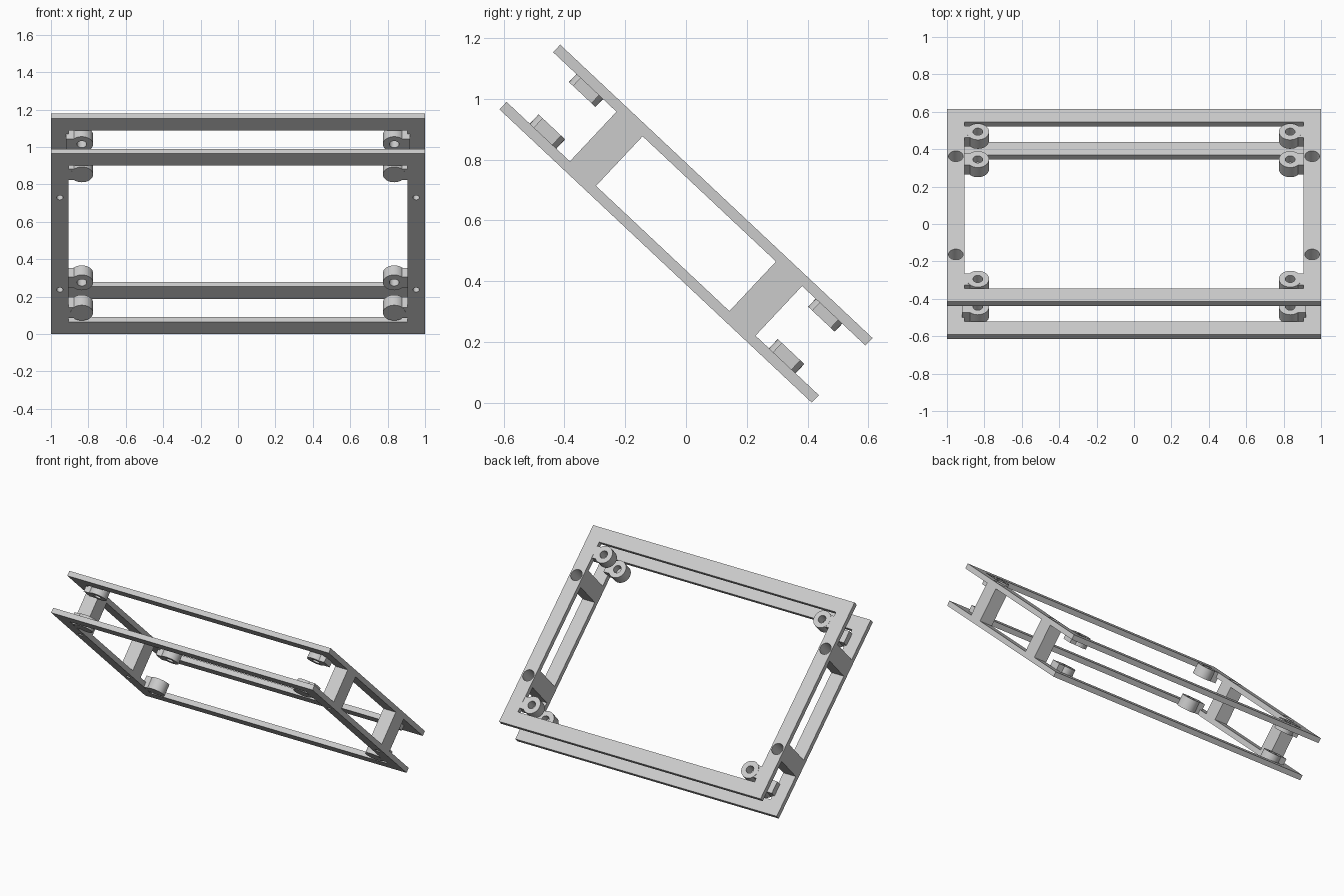
import bpy, bmesh, math
from mathutils import Matrix, Vector

cube = bpy.data.objects.get("Cube")
if cube:
    bpy.data.objects.remove(cube)

grey = bpy.data.materials.new("plain grey")
grey.use_nodes = True
COLOUR = (0.6, 0.6, 0.6, 1)
grey.diffuse_color = COLOUR
grey.node_tree.nodes["Principled BSDF"].inputs["Base Color"].default_value = COLOUR

# Overall sizes in the untilted frame: x across, y along, z through the stack
LENGTH, HEIGHT, SHEET, RAIL = 1.41, 0.292, 0.034, 0.095
TOP = HEIGHT / 2
INNER = TOP - SHEET
POST_X, POST_Y = 1 - RAIL / 2, 0.36
LUG_X, LUG_Y, LUG_R = 0.835, 0.54, 0.06
TILT = Matrix.Translation((0, 0, 0.589)) @ Matrix.Rotation(math.radians(-43.2), 4, 'X')


def make_object(name, bm):
    mesh = bpy.data.meshes.new(name)
    bm.to_mesh(mesh)
    bm.free()
    mesh.materials.append(grey)
    obj = bpy.data.objects.new(name, mesh)
    bpy.context.collection.objects.link(obj)
    return obj


def box(name, low, high):
    low, high = Vector(low), Vector(high)
    bm = bmesh.new()
    bmesh.ops.create_cube(bm, size=1, matrix=Matrix.Translation((low + high) / 2)
                          @ Matrix.Diagonal((high - low).to_4d()))
    return make_object(name, bm)


def cylinder(name, x, y, low, high, radius):
    bm = bmesh.new()
    bmesh.ops.create_cone(bm, cap_ends=True, segments=32, radius1=radius, radius2=radius,
                          depth=high - low,
                          matrix=Matrix.Translation((x, y, (low + high) / 2)))
    return make_object(name, bm)


def combine(obj, others, operation):
    """Apply boolean operations and remove the helper solids."""
    for other in others:
        other.hide_render = True
        mod = obj.modifiers.new(operation, 'BOOLEAN')
        mod.operation, mod.solver, mod.object = operation, 'EXACT', other
    graph = bpy.context.evaluated_depsgraph_get()
    mesh = bpy.data.meshes.new_from_object(obj.evaluated_get(graph))
    obj.modifiers.clear()
    obj.data = mesh
    for other in others:
        bpy.data.objects.remove(other)


def bores():
    """Wide screw bores from above, narrowing to small holes below."""
    cutters = []
    for sx in (-1, 1):
        for sy in (-1, 1):
            cutters.append(cylinder("bore", sx * POST_X, sy * POST_Y, -0.09, 0.2, 0.039))
            cutters.append(cylinder("hole", sx * POST_X, sy * POST_Y, -0.2, 0.1, 0.017))
    return cutters


parts = []

# Two rectangular frames
for name, low, high in (("lower_frame", -TOP, -INNER), ("upper_frame", INNER, TOP)):
    frame = box(name, (-1, -LENGTH / 2, low), (1, LENGTH / 2, high))
    x, y = 1 - RAIL, LENGTH / 2 - RAIL
    opening = box("opening", (-x, -y, -1), (x, y, 1))
    combine(frame, [opening] + bores(), 'DIFFERENCE')
    parts.append(frame)

for sx, side in ((1, "left"), (-1, "right")):
    for sy, end in ((-1, "upper_end"), (1, "lower_end")):
        # Spacer posts joining the frames
        cx, cy, hx, hy = sx * POST_X, sy * POST_Y, RAIL / 2, 0.059
        post = box(f"{side}_{end}_post", (cx - hx, cy - hy, -INNER), (cx + hx, cy + hy, INNER))
        combine(post, bores(), 'DIFFERENCE')
        parts.append(post)

        # Round mounting lugs with short arms to the side rails
        cx, cy = sx * LUG_X, sy * LUG_Y
        xs = sorted((cx, sx * 0.92))
        for level, low, high, hole_low in (("lower", -TOP, -0.07, -0.12),
                                           ("upper", 0.076, TOP, -0.05)):
            lug = cylinder(f"{side}_{end}_{level}_lug", cx, cy, low, high, LUG_R)
            # Arm stays clear of the outer frame faces where it meets the rail
            arm = box("arm", (xs[0], cy - 0.042, max(low, -TOP + 0.001)),
                      (xs[1], cy + 0.042, min(high, TOP - 0.001)))
            combine(lug, [arm], 'UNION')
            combine(lug, [cylinder("pin", cx, cy, hole_low, high + 0.1, 0.026)], 'DIFFERENCE')
            parts.append(lug)

# Tilt the assembly and smooth the round walls
for obj in parts:
    obj.data.transform(TILT)
    obj.select_set(True)
    bpy.context.view_layer.objects.active = obj
bpy.ops.object.shade_smooth_by_angle(angle=math.radians(30))
